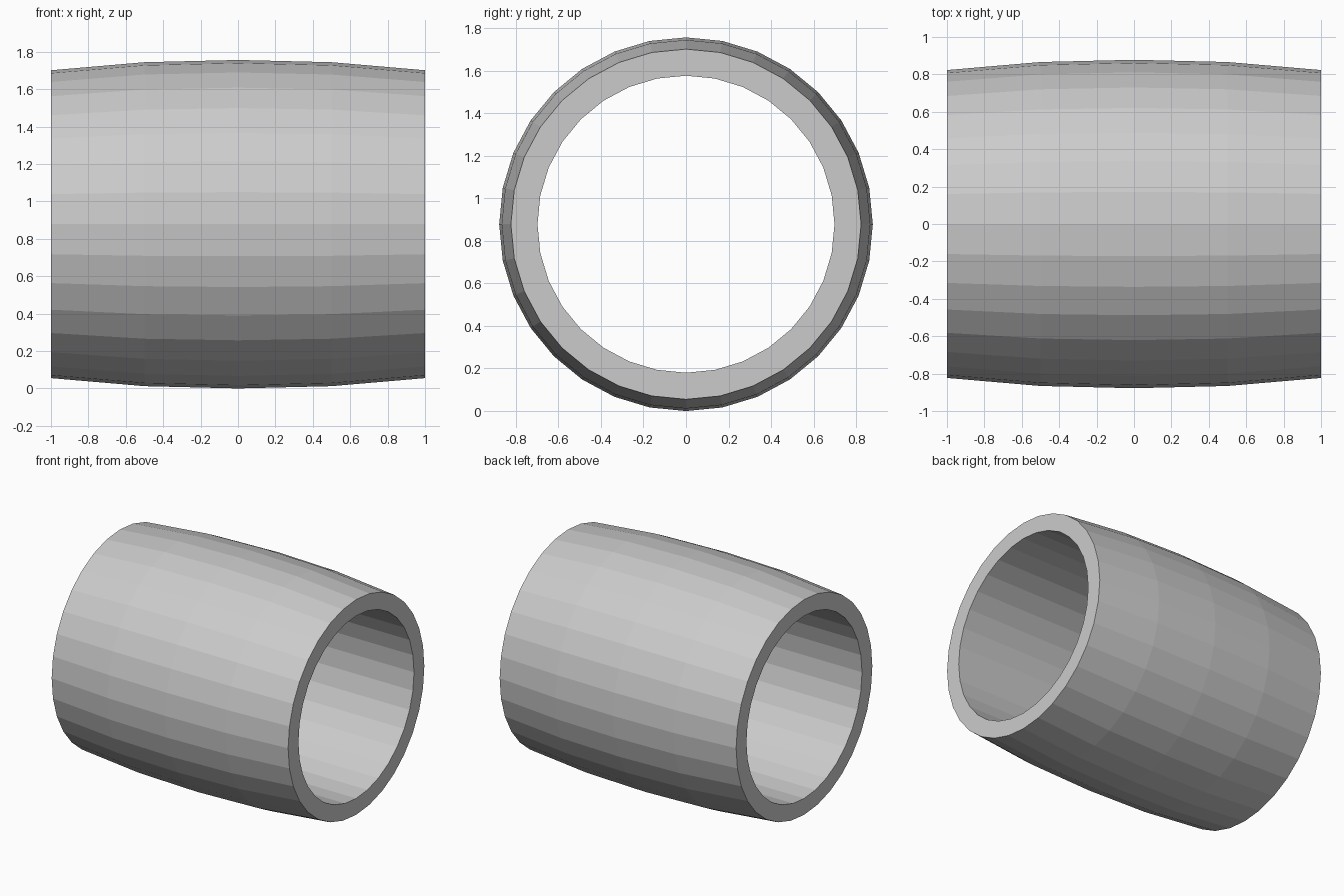
import bpy, bmesh, math

if "Cube" in bpy.data.objects:
    bpy.data.objects.remove(bpy.data.objects["Cube"])

SIDES = 32
CENTRE_Z = 0.878

# closed wall profile (x, radius): bulging outside, straight bore
profile = [(-1, 0.823), (-0.5, 0.866), (0, 0.878), (0.5, 0.866), (1, 0.823),
           (1, 0.698), (-1, 0.698)]

bm = bmesh.new()


def ring(x, r):
    angles = [2 * math.pi * i / SIDES for i in range(SIDES)]
    return [bm.verts.new((x, r * math.sin(a), CENTRE_Z + r * math.cos(a))) for a in angles]


# revolve the profile around the x axis
rings = [ring(x, r) for x, r in profile]
for k, a in enumerate(rings):
    b = rings[(k + 1) % len(rings)]
    for i in range(SIDES):
        j = (i + 1) % SIDES
        bm.faces.new((a[i], a[j], b[j], b[i]))
bmesh.ops.recalc_face_normals(bm, faces=bm.faces)

# barrel-shaped tube, flat faces
mesh = bpy.data.meshes.new("barrel_tube")
bm.to_mesh(mesh)
bm.free()
tube = bpy.data.objects.new("barrel_tube", mesh)
bpy.context.collection.objects.link(tube)
